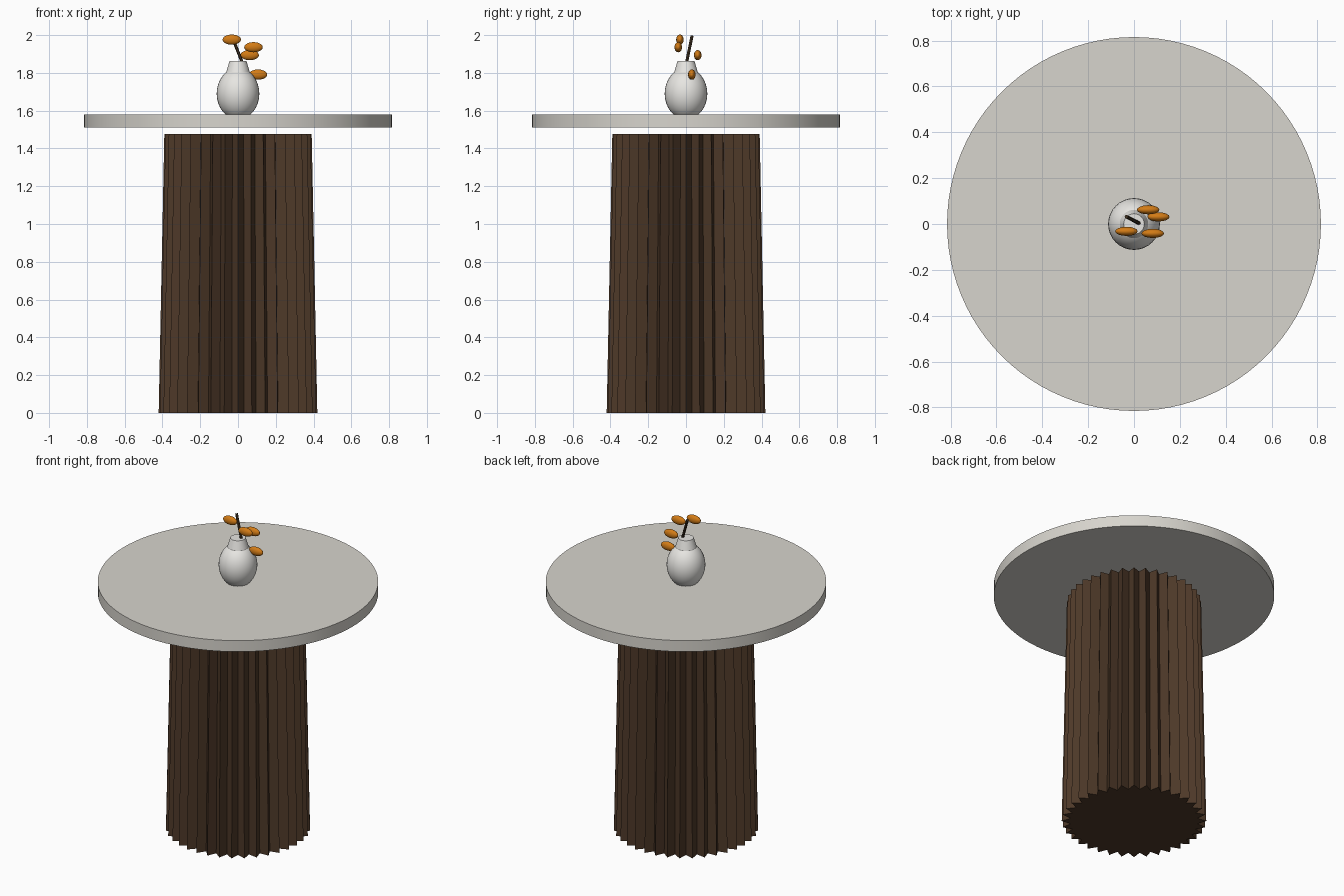
import bpy, bmesh, math
from mathutils import Vector

if "Cube" in bpy.data.objects:
    bpy.data.objects.remove(bpy.data.objects["Cube"])


def material(name, rgb):
    m = bpy.data.materials.new(name)
    m.diffuse_color = (*rgb, 1)
    m.use_nodes = True
    m.node_tree.nodes["Principled BSDF"].inputs["Base Color"].default_value = m.diffuse_color
    return m


WOOD = material("dark_wood", (0.075, 0.04, 0.021))
STONE = material("pale_stone", (0.68, 0.66, 0.61))
CERAMIC = material("white_ceramic", (0.8, 0.79, 0.76))
ORANGE = material("orange_leaf", (0.65, 0.2, 0.008))
TWIG = material("twig_brown", (0.05, 0.03, 0.015))


def finish(name, mat, smooth=None):
    ob = bpy.context.object
    ob.name = name
    ob.data.materials.append(mat)
    if smooth:
        bpy.ops.object.shade_smooth_by_angle(angle=math.radians(smooth))
    return ob


# Pedestal: tapered column with pointed flutes
TEETH = 36
bm = bmesh.new()
rings = []
for z, tip, valley in ((0, 0.42, 0.37), (1.477, 0.39, 0.343)):
    ring = []
    for i in range(TEETH * 2):
        a = math.pi * i / TEETH
        r = valley if i % 2 else tip
        ring.append(bm.verts.new((r * math.cos(a), r * math.sin(a), z)))
    rings.append(ring)
low, high = rings
for i in range(TEETH * 2):
    j = (i + 1) % (TEETH * 2)
    bm.faces.new((low[i], low[j], high[j], high[i]))
bm.faces.new(low[::-1])
bm.faces.new(high)
mesh = bpy.data.meshes.new("fluted_pedestal")
bm.to_mesh(mesh)
bm.free()
pedestal = bpy.data.objects.new("fluted_pedestal", mesh)
mesh.materials.append(WOOD)
bpy.context.collection.objects.link(pedestal)

# Round table top
bpy.ops.mesh.primitive_cylinder_add(vertices=96, radius=0.815, depth=0.071,
                                    location=(0, 0, 1.5455))
finish("table_top", STONE, 30)

# Vase: egg-shaped body and tapered neck
bpy.ops.mesh.primitive_uv_sphere_add(segments=32, ring_count=16, radius=1,
                                     location=(0, 0, 1.69))
bpy.context.object.scale = (0.113, 0.113, 0.136)
finish("vase_body", CERAMIC, 40)
bpy.ops.mesh.primitive_cone_add(vertices=32, radius1=0.062, radius2=0.045,
                                depth=0.057, location=(0, 0, 1.8335))
finish("vase_neck", CERAMIC, 30)

# Leaning stem
start, end = Vector((0.055, -0.014, 1.772)), Vector((-0.033, 0.032, 1.996))
axis = end - start
bpy.ops.mesh.primitive_cylinder_add(vertices=12, radius=0.008, depth=axis.length,
                                    location=(start + end) / 2,
                                    rotation=axis.to_track_quat('Z', 'Y').to_euler())
finish("stem", TWIG, 30)

# Leaves floating around the stem
for i, pos in enumerate([(-0.033, -0.032, 1.976), (0.082, -0.041, 1.936),
                         (0.062, 0.062, 1.894), (0.106, 0.031, 1.791)]):
    bpy.ops.mesh.primitive_uv_sphere_add(segments=16, ring_count=10, radius=1, location=pos)
    bpy.context.object.scale = (0.049, 0.02, 0.027)
    finish(f"leaf_{i + 1}", ORANGE, 60)
